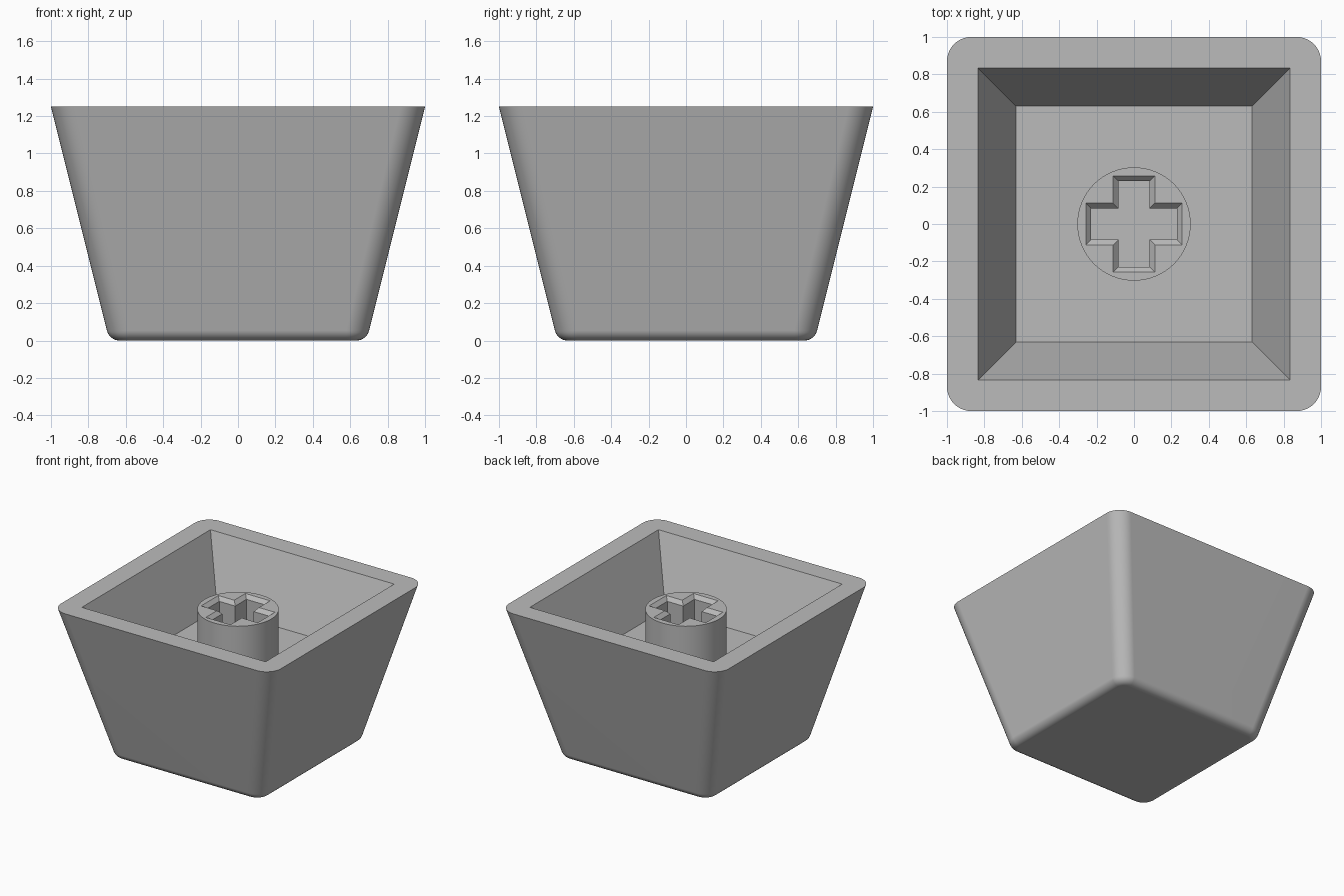
import bpy, bmesh, math

if "Cube" in bpy.data.objects:
    bpy.data.objects.remove(bpy.data.objects["Cube"])

TOP, FLOOR, STEM_TOP = 1.25, 0.73, 1.14

shell_grey = bpy.data.materials.new("shell_grey")
shell_grey.diffuse_color = (0.5, 0.5, 0.5, 1)
shell_grey.use_nodes = True
shell_grey.node_tree.nodes["Principled BSDF"].inputs["Base Color"].default_value = shell_grey.diffuse_color


def add_loop(bm, points, z):
    """Closed ring of vertices and edges at one height."""
    vs = [bm.verts.new((x, y, z)) for x, y in points]
    return vs, [bm.edges.new((vs[i], vs[(i + 1) % len(vs)])) for i in range(len(vs))]


def skin(bm, a, b):
    """Quads between two rings of equal length."""
    n = len(a)
    for i in range(n):
        j = (i + 1) % n
        bm.faces.new((a[i], a[j], b[j], b[i]))


def rounded_square(half, radius, steps=10):
    pts = []
    for k, (sx, sy) in enumerate([(1, 1), (-1, 1), (-1, -1), (1, -1)]):
        for i in range(steps + 1):
            a = math.pi / 2 * (k + i / steps)
            pts.append((sx * (half - radius) + radius * math.cos(a),
                        sy * (half - radius) + radius * math.sin(a)))
    return pts


def square(h):
    return [(h, h), (-h, h), (-h, -h), (h, -h)]


def cross(length, width):
    """Plus-shaped outline made by turning one arm corner four times."""
    pts = []
    for k in range(4):
        c, s = round(math.cos(k * math.pi / 2)), round(math.sin(k * math.pi / 2))
        for x, y in [(length, -width), (length, width), (width, width)]:
            pts.append((x * c - y * s, x * s + y * c))
    return pts


def finish(bm, name):
    bmesh.ops.recalc_face_normals(bm, faces=bm.faces[:])
    me = bpy.data.meshes.new(name)
    bm.to_mesh(me)
    bm.free()
    ob = bpy.data.objects.new(name, me)
    bpy.context.collection.objects.link(ob)
    me.materials.append(shell_grey)
    bpy.ops.object.select_all(action='DESELECT')
    ob.select_set(True)
    bpy.context.view_layer.objects.active = ob
    bpy.ops.object.shade_smooth_by_angle(angle=math.radians(30))
    # keep the large flat faces flat beside the rounded edges
    wn = ob.modifiers.new("flat_face_normals", 'WEIGHTED_NORMAL')
    wn.keep_sharp = True
    return ob


# Tapered outer shell: rim ring, then a filleted lower edge
SLOPE, FILLET = 0.25, 0.07


def side(z):
    return 1.0 - SLOPE * (TOP - z)


bm = bmesh.new()
rim, rim_edges = add_loop(bm, rounded_square(1.0, 0.13), TOP)
centre = side(FILLET) - FILLET * math.sqrt(1 + SLOPE ** 2)
start = -math.atan(SLOPE)
previous = rim
for i in range(9):
    a = start + (-math.pi / 2 - start) * i / 8
    half = centre + FILLET * math.cos(a)
    radius = 0.12 - FILLET * (math.cos(start) - math.cos(a))
    ring, _ = add_loop(bm, rounded_square(half, radius), FILLET + FILLET * math.sin(a))
    skin(bm, previous, ring)
    previous = ring
bm.faces.new(previous)

# Sharp-cornered cavity and flat rim
mouth, mouth_edges = add_loop(bm, square(0.835), TOP)
floor, _ = add_loop(bm, square(0.63), FLOOR)
skin(bm, mouth, floor)
bm.faces.new(floor)
bmesh.ops.triangle_fill(bm, use_beauty=True, edges=rim_edges + mouth_edges, normal=(0, 0, 1))
finish(bm, "shell")

# Round stem with a chamfered cross-shaped socket
bm = bmesh.new()
N = 64
circle = [(0.303 * math.cos(2 * math.pi * i / N), 0.303 * math.sin(2 * math.pi * i / N))
          for i in range(N)]
base, _ = add_loop(bm, circle, FLOOR)
top, top_edges = add_loop(bm, circle, STEM_TOP)
skin(bm, base, top)
lip, lip_edges = add_loop(bm, cross(0.257, 0.112), STEM_TOP)
neck, _ = add_loop(bm, cross(0.229, 0.084), STEM_TOP - 0.03)
bottom, _ = add_loop(bm, cross(0.229, 0.084), FLOOR)
skin(bm, lip, neck)
skin(bm, neck, bottom)
bmesh.ops.triangle_fill(bm, use_beauty=True, edges=top_edges + lip_edges, normal=(0, 0, 1))
finish(bm, "stem_socket")
